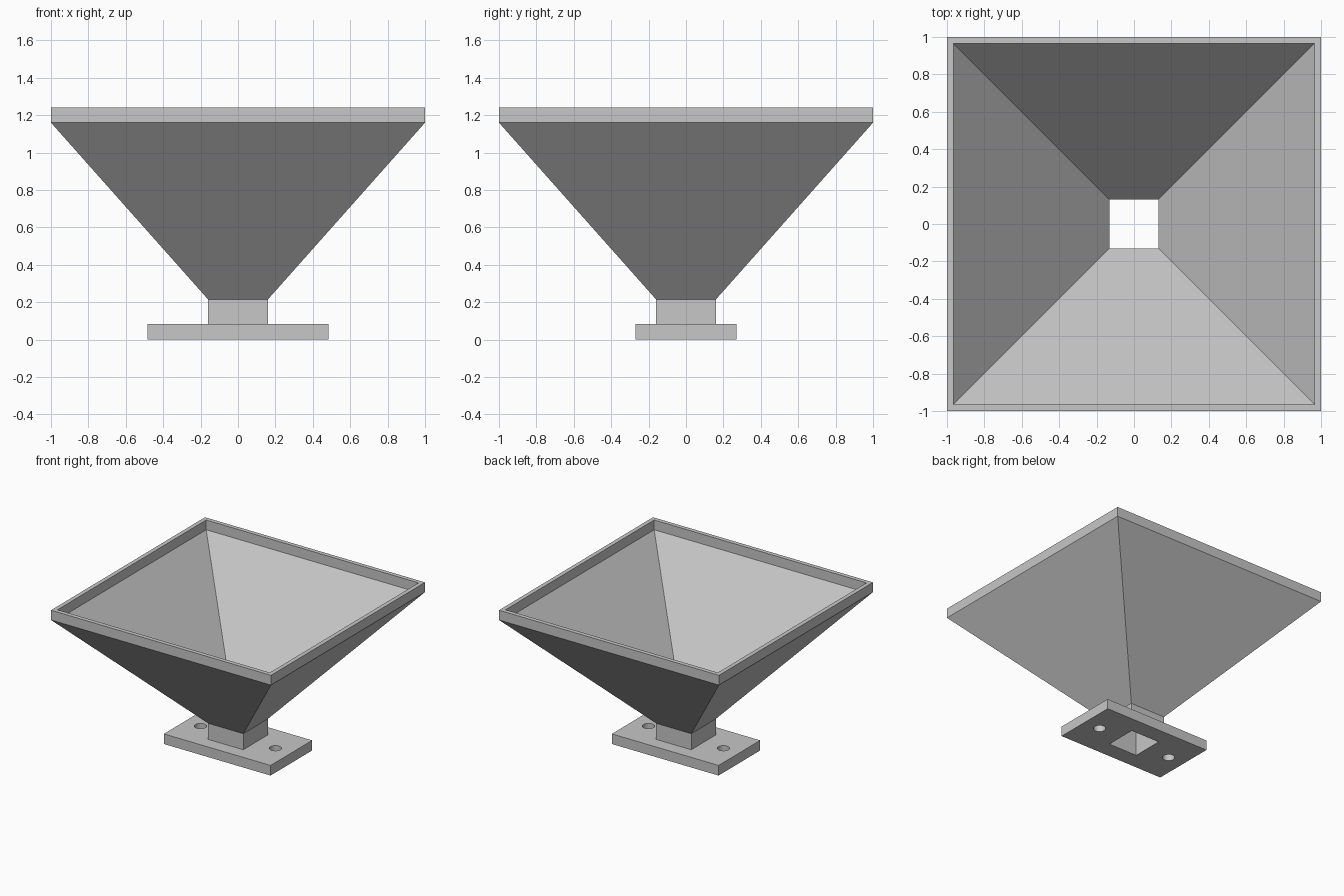
import bpy, bmesh, math

cube = bpy.data.objects.get("Cube")
if cube:
    bpy.data.objects.remove(cube, do_unlink=True)

# Single grey material
grey = bpy.data.materials.new("light grey")
grey.use_nodes = True
colour = (0.57, 0.57, 0.57, 1)
grey.diffuse_color = colour
grey.node_tree.nodes["Principled BSDF"].inputs["Base Color"].default_value = colour

# Key sizes
RIM, RIM_IN = 1.0, 0.965
NECK, BORE = 0.16, 0.131
PLATE_TOP, NECK_TOP, HORN_TOP, TOP = 0.083, 0.215, 1.16, 1.24


def finish(bm, name):
    mesh = bpy.data.meshes.new(name)
    bm.to_mesh(mesh)
    bm.free()
    mesh.materials.append(grey)
    obj = bpy.data.objects.new(name, mesh)
    bpy.context.collection.objects.link(obj)
    return obj


def square(hx, hy, z):
    return [(-hx, -hy, z), (hx, -hy, z), (hx, hy, z), (-hx, hy, z)]


def square_shell(name, *paths):
    """Loft square rings along each path of (half width, height)."""
    bm = bmesh.new()
    for path in paths:
        rings = [[bm.verts.new(p) for p in square(h, h, z)] for h, z in path]
        for a, b in zip(rings, rings[1:]):
            for i in range(4):
                j = (i + 1) % 4
                bm.faces.new((a[i], a[j], b[j], b[i]))
    return finish(bm, name)


# Rim, flared horn and neck, each with an outer and an inner wall
square_shell("rim", [(RIM, HORN_TOP), (RIM, TOP), (RIM_IN, TOP), (RIM_IN, HORN_TOP)])
square_shell("horn", [(NECK, NECK_TOP), (RIM, HORN_TOP)],
             [(RIM_IN, HORN_TOP), (BORE, NECK_TOP)])
square_shell("neck", [(NECK, PLATE_TOP), (NECK, NECK_TOP)],
             [(BORE, NECK_TOP), (BORE, PLATE_TOP)])

# Mounting plate with a square bore and two bolt holes
bm = bmesh.new()
outlines = [square(0.485, 0.27, 0), square(BORE, BORE, 0)]
for side in (-1, 1):
    angles = [math.tau * i / 32 for i in range(32)]
    outlines.append([(side * 0.34 + 0.046 * math.cos(a), 0.046 * math.sin(a), 0)
                     for a in angles])
edges = []
for points in outlines:
    ring = [bm.verts.new(p) for p in points]
    edges += [bm.edges.new((v, ring[i - 1])) for i, v in enumerate(ring)]
bmesh.ops.triangle_fill(bm, use_beauty=True, edges=edges)
result = bmesh.ops.extrude_face_region(bm, geom=bm.faces[:], use_keep_orig=True)
top_verts = [g for g in result["geom"] if isinstance(g, bmesh.types.BMVert)]
bmesh.ops.translate(bm, verts=top_verts, vec=(0, 0, PLATE_TOP))
bmesh.ops.recalc_face_normals(bm, faces=bm.faces[:])
plate = finish(bm, "mounting_plate")

# Smooth hole walls, sharp plate edges
bpy.ops.object.select_all(action='DESELECT')
plate.select_set(True)
bpy.context.view_layer.objects.active = plate
bpy.ops.object.shade_smooth_by_angle(angle=math.radians(30))
